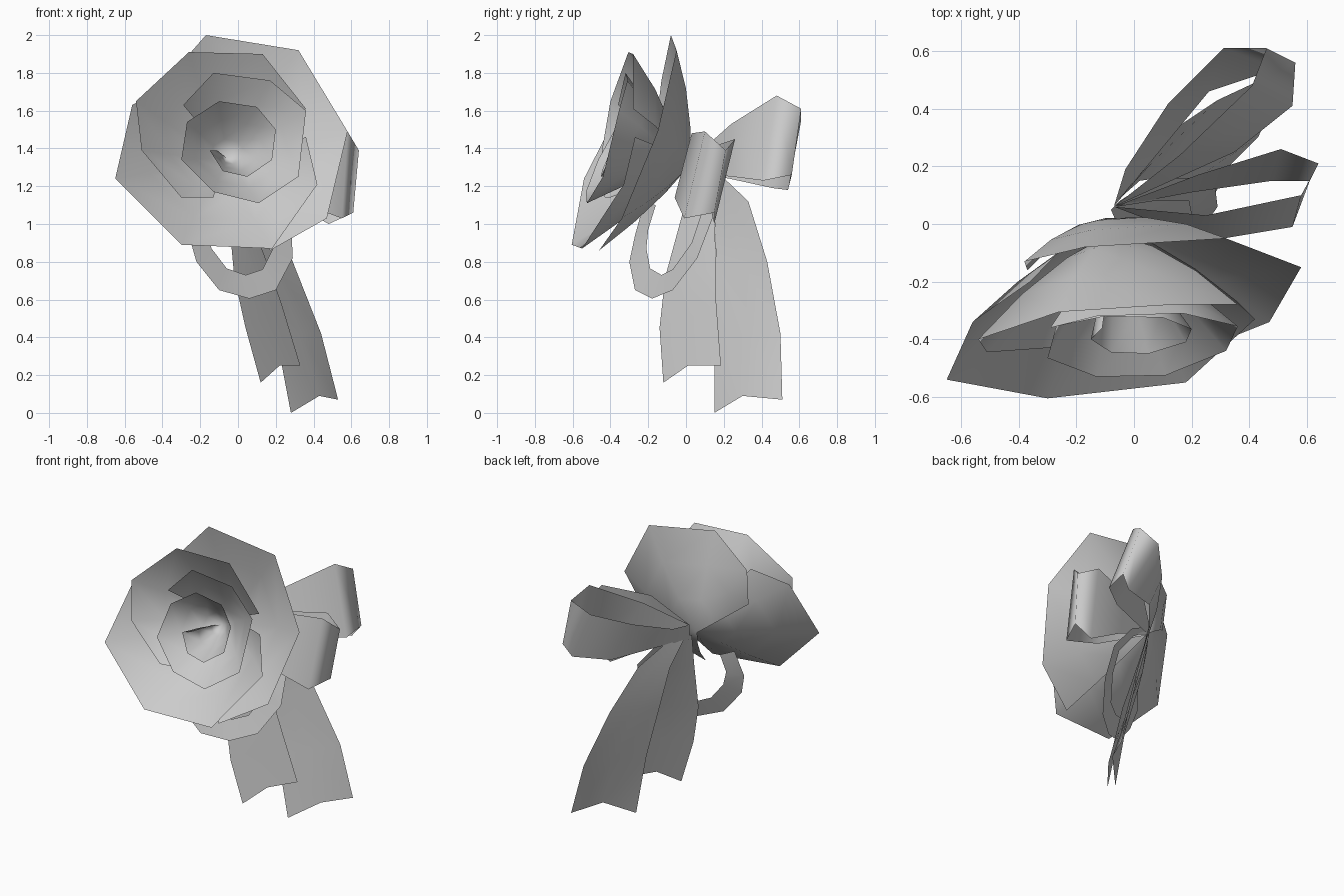
import bpy
import math
from mathutils import Vector

KNOT = Vector((-0.07, 0.06, 1.32))


def mesh_object(name, verts, faces):
    mesh = bpy.data.meshes.new(name)
    mesh.from_pydata([tuple(v) for v in verts], [], faces)
    mesh.validate()
    for p in mesh.polygons:
        p.use_smooth = True
    obj = bpy.data.objects.new(name, mesh)
    bpy.context.collection.objects.link(obj)
    return obj


def petal(name, rim, base, bulge):
    """Cupped fan from a rim polyline to a base point."""
    base = Vector(base)
    n = len(rim)
    verts = [Vector(p) for p in rim]
    for t in (0.67, 0.33):
        for p in rim:
            v = base.lerp(Vector(p), t)
            v.y += bulge * 4 * t * (1 - t)
            verts.append(v)
    verts.append(base)
    faces = []
    for i in range(n - 1):
        for r in (0, n):
            faces.append((r + i, r + i + 1, r + n + i + 1, r + n + i))
        faces.append((2 * n + i, 2 * n + i + 1, 3 * n))
    return mesh_object(name, verts, faces)


def ribbon(name, *rows):
    """Strip lofted across matching edge polylines."""
    n = len(rows[0])
    verts = [p for row in rows for p in row]
    faces = [(r * n + i, r * n + i + 1, (r + 1) * n + i + 1, (r + 1) * n + i)
             for r in range(len(rows) - 1) for i in range(n - 1)]
    return mesh_object(name, verts, faces)


# Rolled flower, from the inside out
petal("inner_petal", [
    (-.11, -.36, 1.39), (-.15, -.40, 1.39), (-.08, -.445, 1.28), (.05, -.45, 1.25),
    (.18, -.41, 1.34), (.20, -.365, 1.50), (.10, -.325, 1.62), (-.10, -.32, 1.65),
    (-.27, -.355, 1.54), (-.30, -.465, 1.34), (-.13, -.53, 1.17), (.11, -.525, 1.11),
    (.32, -.44, 1.25), (.36, -.355, 1.60), (.17, -.31, 1.76), (-.13, -.32, 1.80),
    (-.29, -.36, 1.63)],
    (-.06, -.09, 1.35), 0.03)
petal("middle_petal", [
    (.36, -.28, 1.61), (.13, -.28, 1.90), (-.26, -.305, 1.91), (-.54, -.40, 1.65),
    (-.51, -.445, 1.39), (-.30, -.43, 1.14), (-.13, -.40, 1.14)],
    (-.08, -.03, 1.33), 0.04)
petal("left_petal", [
    (-.36, -.20, 1.74), (-.56, -.34, 1.63), (-.65, -.54, 1.24), (-.30, -.605, .89),
    (.18, -.55, .87), (.42, -.33, 1.21), (.36, -.27, 1.46)],
    (-.09, 0, 1.32), 0.03)
petal("back_petal", [
    (-.37, -.16, 1.51), (-.38, -.13, 1.76), (-.17, -.08, 2.0), (.32, -.05, 1.92),
    (.58, -.15, 1.49), (.47, -.34, 1.03), (.17, -.46, .86)],
    (-.10, .02, 1.31), 0.03)

# Two bow loops gathered at the knot
k_top, k_low = KNOT + Vector((0, 0, .05)), KNOT - Vector((0, 0, .05))
ribbon("front_bow_loop",
       [k_top, (.25, .03, 1.48), (.58, .10, 1.49), (.64, .21, 1.39), (.51, .26, 1.45),
        (.22, .17, 1.42), k_top],
       [k_low, (.25, -.06, 1.14), (.55, -.01, 1.03), (.61, .15, 1.06), (.48, .15, 1.0),
        (.20, .11, 1.16), k_low])
ribbon("back_bow_loop",
       [k_top, (.16, .24, 1.53), (.41, .48, 1.68), (.46, .61, 1.61), (.31, .61, 1.55),
        (.12, .42, 1.46), (-.03, .19, 1.38), k_top],
       [k_low, (.35, .25, 1.25), (.55, .41, 1.23), (.56, .56, 1.26), (.50, .54, 1.18),
        (.26, .46, 1.19), (.07, .23, 1.24), k_low])

# Hanging tails with notched ends
ribbon("long_tail",
       [(-.06, .08, 1.31), (.02, .15, 1.08), (.09, .16, .80), (.20, .15, .42), (.28, .15, 0)],
       [(-.04, .10, 1.31), (.07, .22, 1.12), (.18, .30, .80), (.33, .33, .42), (.43, .30, .09)],
       [(-.01, .13, 1.31), (.14, .33, 1.12), (.29, .43, .80), (.44, .50, .42), (.53, .51, .07)])
ribbon("short_tail",
       [(-.08, .05, 1.30), (-.05, -.02, 1.05), (-.02, -.11, .72), (.04, -.14, .45),
        (.12, -.12, .16)],
       [(-.07, .06, 1.30), (.01, .06, 1.05), (.09, .03, .75), (.14, .02, .50),
        (.22, .01, .25)],
       [(-.05, .08, 1.30), (.06, .15, 1.05), (.17, .16, .75), (.23, .16, .58),
        (.33, .185, .25)])

# Small hanging loop under the flower
ribbon("small_loop",
       [(-.22, -.22, 1.12), (-.26, -.27, .94), (-.22, -.30, .80),
        (-.10, -.27, .65), (.06, -.18, .605), (.20, -.07, .65), (.29, .06, .82),
        (.28, .14, 1.03), (.12, .13, 1.22), (-.06, .06, 1.32)],
       [(-.15, -.16, 1.10), (-.17, -.20, .97), (-.14, -.21, .87),
        (-.06, -.19, .765), (.04, -.13, .73), (.13, -.07, .76), (.20, .03, .90),
        (.19, .08, 1.05), (.07, .08, 1.2), (-.06, .06, 1.29)])
